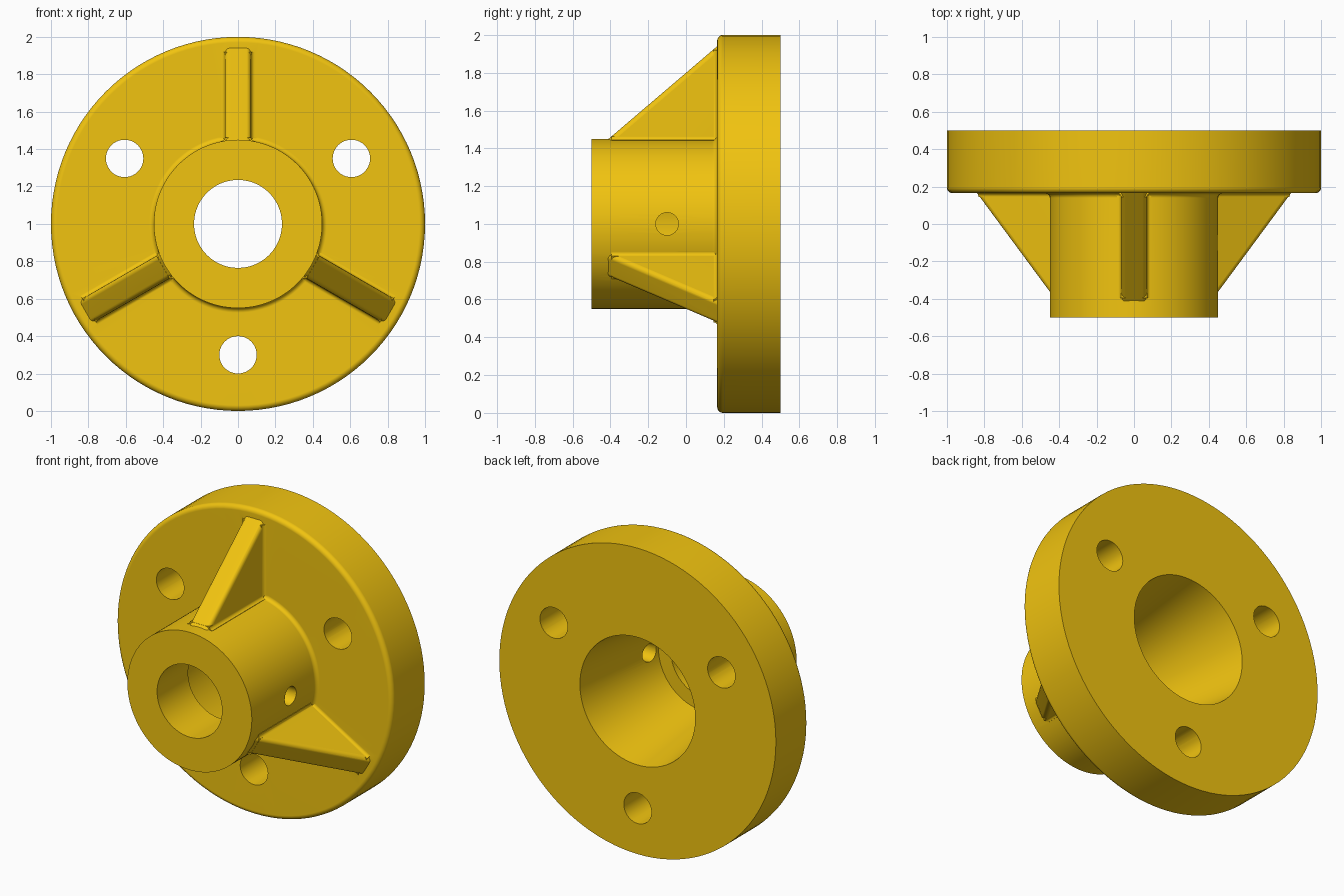
import bpy, bmesh
from math import sin, cos, pi, radians
from mathutils import Matrix, Vector

if "Cube" in bpy.data.objects:
    bpy.data.objects.remove(bpy.data.objects["Cube"])

CENTRE = Matrix.Translation((0, 0, 1))      # the part's axis runs along y at z = 1


def finish(name, bm, matrix):
    bmesh.ops.recalc_face_normals(bm, faces=bm.faces)
    bm.transform(matrix)
    me = bpy.data.meshes.new(name)
    bm.to_mesh(me)
    bm.free()
    ob = bpy.data.objects.new(name, me)
    bpy.context.collection.objects.link(ob)
    return ob


def arc(cx, cy, r, a0, a1, n=5):
    return [(cx + r * cos(radians(a0 + (a1 - a0) * i / n)),
             cy + r * sin(radians(a0 + (a1 - a0) * i / n))) for i in range(n + 1)]


def lathe(name, profile, seg=112):
    """Closed (radius, y) profile turned round the y axis."""
    bm = bmesh.new()
    rings = [[bm.verts.new((r * sin(2 * pi * i / seg), y, r * cos(2 * pi * i / seg)))
              for r, y in profile] for i in range(seg)]
    n = len(profile)
    for i in range(seg):
        a, b = rings[i], rings[(i + 1) % seg]
        for j in range(n):
            k = (j + 1) % n
            bm.faces.new((a[j], a[k], b[k], b[j]))
    return finish(name, bm, CENTRE)


def prism(name, points, vec, matrix, bevel=None):
    """Polygon extruded along vec; bevel picks edges to round off."""
    bm = bmesh.new()
    v = Vector(vec)
    a = [bm.verts.new(p) for p in points]
    b = [bm.verts.new(Vector(p) + v) for p in points]
    n = len(points)
    bm.faces.new(a)
    bm.faces.new(b[::-1])
    for i in range(n):
        j = (i + 1) % n
        bm.faces.new((a[i], b[i], b[j], a[j]))
    if bevel:
        edges = [bm.edges.get((s[bevel[0]], s[bevel[1]])) for s in (a, b)]
        bmesh.ops.bevel(bm, geom=edges, offset=0.025, segments=4,
                        profile=0.5, affect='EDGES')
    return finish(name, bm, matrix)


def rod(name, r, length, matrix, seg=40):
    bm = bmesh.new()
    bmesh.ops.create_cone(bm, cap_ends=True, segments=seg, radius1=r, radius2=r, depth=length)
    return finish(name, bm, matrix)


def combine(target, tool, op):
    m = target.modifiers.new(tool.name, 'BOOLEAN')
    m.operation, m.object, m.solver = op, tool, 'EXACT'
    bpy.context.view_layer.objects.active = target
    bpy.ops.object.modifier_apply(modifier=m.name)
    bpy.data.objects.remove(tool)


# hub and flange in one turned profile, with stepped and tapered bore
F = 0.025
profile = [(0.235, -0.5), (0.45, -0.5)]
profile += arc(0.45 + F, 0.165 - F, F, 180, 90)       # hub root fillet
profile += arc(0.97, 0.195, 0.03, -90, 0)             # rounded flange rim
profile += [(1, 0.5), (0.417, 0.5), (0.325, -0.18), (0.235, -0.18)]
body = lathe("flanged_hub", profile)

# three ribs with rounded crowns and small root fillets
W, S = 0.07, 0.02
flare = [(-W - S, -0.01)] + arc(-W - S, S, S, -90, 0) + arc(W + S, S, S, 180, 270) + [(W + S, -0.01)]
for k in range(3):
    turn = CENTRE @ Matrix.Rotation(2 * pi * k / 3, 4, 'Y')
    wedge = [(-W, -0.433, 0.43), (-W, 0.2, 0.43), (-W, 0.2, 0.97)]
    combine(body, prism("rib", wedge, (2 * W, 0, 0), turn, bevel=(0, 2)), 'UNION')
    foot = [(t * 0.999, 0.165 - h, 0.445) for t, h in flare]
    combine(body, prism("rib_foot", foot, (0, 0, 0.475), turn), 'UNION')
    root = [(t * 0.998, -0.395, 0.443 + h) for t, h in flare]
    combine(body, prism("rib_root", root, (0, 0.57, 0), turn), 'UNION')

# bolt holes between the ribs
for deg in (30, 150, 270):
    a = radians(deg)
    place = Matrix.Translation((0.7 * cos(a), 0.3, 1 + 0.7 * sin(a))) @ Matrix.Rotation(pi / 2, 4, 'X')
    combine(body, rod("bolt_hole", 0.1, 1.0, place), 'DIFFERENCE')

# set screw hole in the right side of the hub
place = Matrix.Translation((0.4, -0.1, 1)) @ Matrix.Rotation(pi / 2, 4, 'Y')
combine(body, rod("screw_hole", 0.06, 0.36, place), 'DIFFERENCE')

# yellow finish and smooth shading
mat = bpy.data.materials.new("yellow")
mat.diffuse_color = (0.88, 0.55, 0.005, 1)
mat.use_nodes = True
mat.node_tree.nodes["Principled BSDF"].inputs["Base Color"].default_value = mat.diffuse_color
body.data.materials.clear()
body.data.materials.append(mat)
for o in bpy.context.selected_objects:
    o.select_set(False)
body.select_set(True)
bpy.context.view_layer.objects.active = body
bpy.ops.object.shade_smooth_by_angle(angle=radians(30))
wn = body.modifiers.new("even_normals", 'WEIGHTED_NORMAL')
wn.keep_sharp = True
